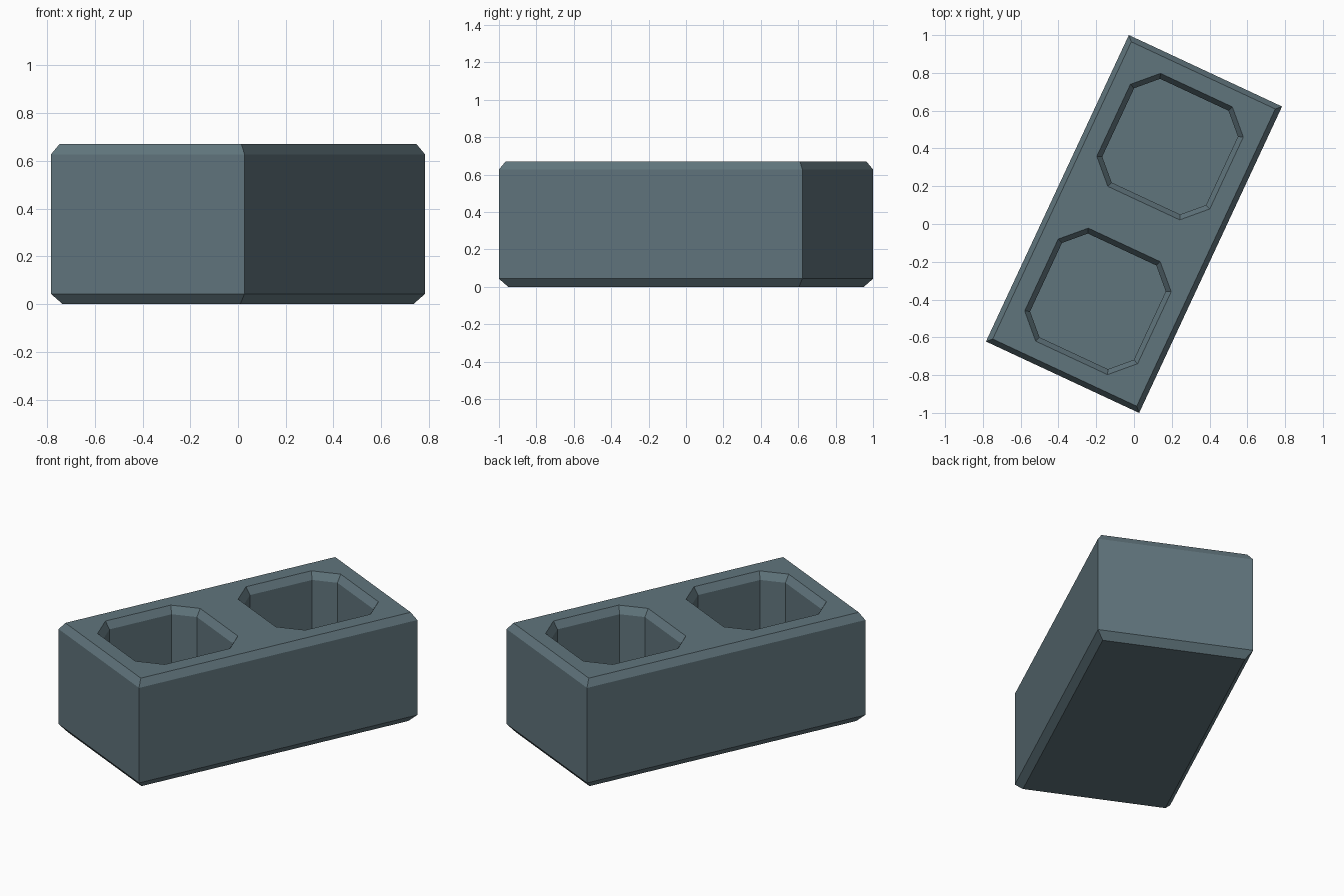
import bpy, bmesh, math
from mathutils import Matrix

cube = bpy.data.objects.get("Cube")
if cube:
    bpy.data.objects.remove(cube)

TURN = math.radians(-25)
HALF_W, HALF_L, HEIGHT = 0.4475, 0.895, 0.67
CHAMFER = 0.043
FLOOR = 0.06

slate = bpy.data.materials.new("slate_grey")
slate.use_nodes = True
colour = (0.118, 0.178, 0.204, 1)
slate.diffuse_color = colour
slate.node_tree.nodes["Principled BSDF"].inputs["Base Color"].default_value = colour


def rectangle(inset):
    w, l = HALF_W - inset, HALF_L - inset
    return [(-w, -l), (w, -l), (w, l), (-w, l)]


def octagon(side, corner, cy):
    pts = [(side, -corner), (side, corner), (corner, side), (-corner, side)]
    pts += [(-x, -y) for x, y in pts]
    return [(x, y + cy) for x, y in pts]


def loft(bm, sections):
    """Skin (outline, z) sections, cap the first, return the last loop's edges."""
    rings = [[bm.verts.new((x, y, z)) for x, y in pts] for pts, z in sections]
    bm.faces.new(rings[0])
    for low, high in zip(rings, rings[1:]):
        for i in range(len(low)):
            j = (i + 1) % len(low)
            bm.faces.new((low[i], low[j], high[j], high[i]))
    top = rings[-1]
    return [bm.edges.get((top[i - 1], top[i])) for i in range(len(top))]


bm = bmesh.new()

# Outer body with chamfered top and bottom edges
rims = loft(bm, [(rectangle(0.037), 0), (rectangle(0), CHAMFER),
                 (rectangle(0), HEIGHT - CHAMFER), (rectangle(0.027), HEIGHT)])

# Two octagonal wells with chamfered rims
for cy in (-0.452, 0.452):
    inner, outer = octagon(0.303, 0.2, cy), octagon(0.33, 0.21, cy)
    rims += loft(bm, [(inner, FLOOR), (inner, HEIGHT - CHAMFER), (outer, HEIGHT)])

# Top face around the wells
bmesh.ops.triangle_fill(bm, edges=rims, use_beauty=True, use_dissolve=False)
bmesh.ops.recalc_face_normals(bm, faces=bm.faces[:])
bm.transform(Matrix.Rotation(TURN, 4, 'Z'))

mesh = bpy.data.meshes.new("hollow_block")
bm.to_mesh(mesh)
bm.free()
mesh.materials.append(slate)
block = bpy.data.objects.new("hollow_block", mesh)
bpy.context.collection.objects.link(block)
